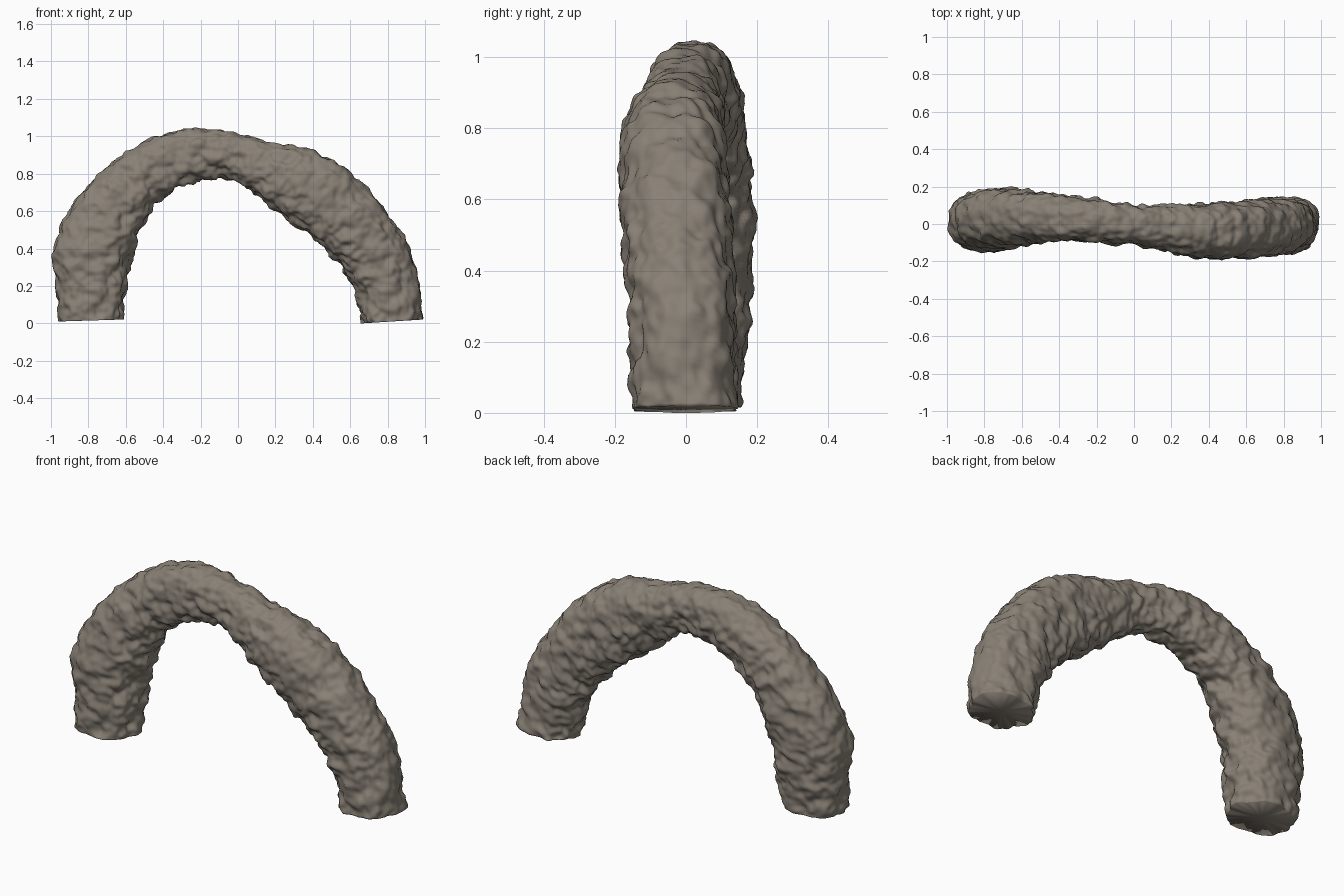
import bpy, bmesh, math
from mathutils import Vector, noise

RING_SIDES = 100
STEPS_PER_SPAN = 20

# Arch stations: outer x, outer z, inner x, inner z, depth centre, half depth
STATIONS = [
    (-.955, .01, -.63, .02, .005, .14),
    (-.97, .2, -.595, .2, .015, .155),
    (-.985, .4, -.56, .39, .02, .16),
    (-.885, .63, -.49, .57, .03, .152),
    (-.7, .835, -.41, .67, .04, .137),
    (-.48, .98, -.28, .745, .03, .12),
    (-.24, 1.045, -.15, .77, .02, .112),
    (0, 1.01, -.02, .765, 0, .107),
    (.2, .965, .1, .69, -.02, .118),
    (.4, .92, .24, .58, -.035, .14),
    (.57, .835, .37, .48, -.035, .15),
    (.735, .665, .48, .39, -.025, .15),
    (.87, .48, .57, .28, -.018, .145),
    (.945, .3, .63, .16, -.01, .143),
    (.985, .02, .667, 0, -.007, .142),
]


def spline(a, b, c, d, t):
    """Smooth value between b and c."""
    return b + .5 * t * (c - a + t * (2 * a - 5 * b + 4 * c - d + t * (3 * (b - c) + d - a)))


def sample_stations():
    last = len(STATIONS) - 1
    samples = []
    for span in range(last):
        near = [STATIONS[min(max(span + k, 0), last)] for k in (-1, 0, 1, 2)]
        for step in range(STEPS_PER_SPAN):
            samples.append([spline(*values, step / STEPS_PER_SPAN) for values in zip(*near)])
    samples.append(list(STATIONS[last]))
    return samples


def rounded(value):
    """Squared-off sine or cosine for a slightly boxy section."""
    return math.copysign(abs(value) ** .85, value)


def roughness(point):
    """Layered rock noise: broad lumps, chunky bumps and fine grain."""
    lumps = noise.noise(point * 6)
    bumps = noise.noise(point * 14 + Vector((5, 3, 1)))
    grain = noise.noise(point * 30 + Vector((2, 7, 4)))
    return .006 * lumps + .022 * bumps + .013 * grain


def make_ring(bm, sample):
    ox, oz, ix, iz, depth, half_depth = sample
    outer, inner = Vector((ox, depth, oz)), Vector((ix, depth, iz))
    centre, across = (outer + inner) / 2, (outer - inner) / 2
    ring = []
    for side in range(RING_SIDES):
        angle = math.tau * side / RING_SIDES
        offset = across * rounded(math.cos(angle))
        offset.y = half_depth * rounded(math.sin(angle))
        point = centre + offset
        # The underside of the arch is more broken than the top
        strength = 1 - .2 * math.cos(angle)
        point += offset.normalized() * roughness(point) * strength
        ring.append(bm.verts.new(point))
    return ring, centre


def cap_end(bm, ring, centre):
    hub = bm.verts.new(centre)
    for a, b in zip(ring, ring[1:] + ring[:1]):
        bm.faces.new((hub, a, b))


# Remove the default object
cube = bpy.data.objects.get("Cube")
if cube:
    bpy.data.objects.remove(cube, do_unlink=True)

# Stone material
colour = (.25, .218, .18, 1)
stone = bpy.data.materials.new("grey_brown_stone")
stone.use_nodes = True
stone.diffuse_color = colour
shader = next(n for n in stone.node_tree.nodes if n.type == "BSDF_PRINCIPLED")
shader.inputs["Base Color"].default_value = colour
shader.inputs["Roughness"].default_value = .9

# Rock arch body
bm = bmesh.new()
rings = [make_ring(bm, sample) for sample in sample_stations()]
for (first, _), (second, _) in zip(rings, rings[1:]):
    for side in range(RING_SIDES):
        after = (side + 1) % RING_SIDES
        bm.faces.new((first[side], first[after], second[after], second[side]))

# Closed feet
for ring, centre in (rings[0], rings[-1]):
    cap_end(bm, ring, centre)
bmesh.ops.recalc_face_normals(bm, faces=bm.faces)

# Soft stone shading, running on over the worn foot edges
for face in bm.faces:
    face.smooth = True

mesh = bpy.data.meshes.new("rock_arch")
bm.to_mesh(mesh)
bm.free()
mesh.materials.append(stone)
arch = bpy.data.objects.new("rock_arch", mesh)
bpy.context.collection.objects.link(arch)
